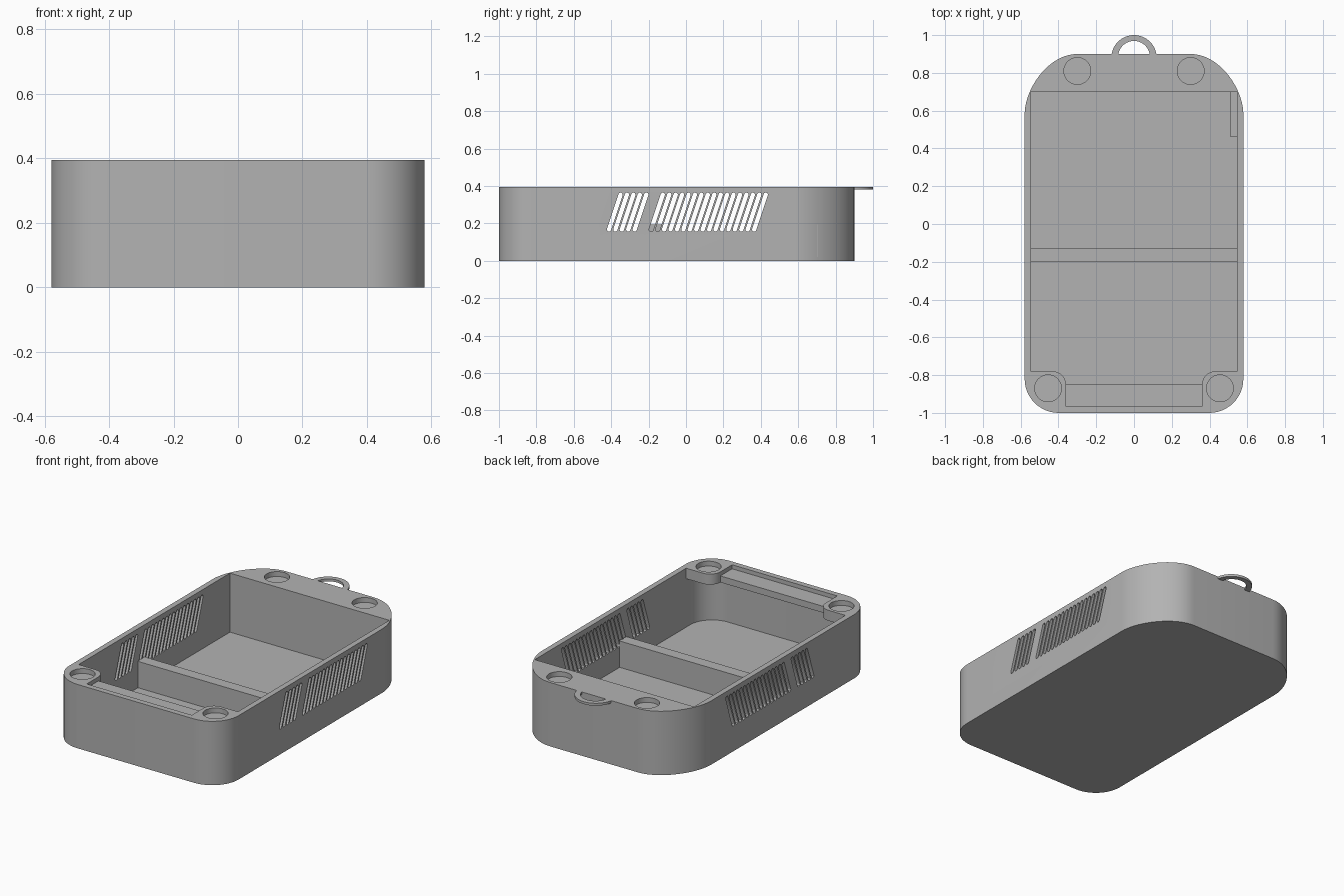
import bpy
import bmesh
from math import sin, cos, pi, radians
from mathutils import Vector
from mathutils.geometry import interpolate_bezier

if "Cube" in bpy.data.objects:
    bpy.data.objects.remove(bpy.data.objects["Cube"], do_unlink=True)

grey = bpy.data.materials.new("plain grey")
grey.use_nodes = True
grey.diffuse_color = (0.45, 0.45, 0.45, 1)
grey.node_tree.nodes["Principled BSDF"].inputs["Base Color"].default_value = grey.diffuse_color

TOP, FLOOR, INNER = 0.395, 0.03, 0.545


def arc(cx, cy, r, a0, a1, n=12):
    """Points along a circular arc, angles in degrees."""
    angles = [radians(a0 + (a1 - a0) * i / n) for i in range(n + 1)]
    return [(cx + r * cos(a), cy + r * sin(a)) for a in angles]


def mirrored(half):
    """Close a right-hand half outline with its mirror image."""
    return half + [(-x, y) for x, y in reversed(half)]


def rect(x0, x1, y0, y1):
    return [(x0, y0), (x1, y0), (x1, y1), (x0, y1)]


def prisms(name, outlines, low, high, along_x=False):
    """Extrude closed outlines along z, or along x for (y, z) outlines."""
    bm = bmesh.new()
    for outline in outlines:
        pts = [(low, u, v) if along_x else (u, v, low) for u, v in outline]
        face = bm.faces.new([bm.verts.new(p) for p in pts])
        new = bmesh.ops.extrude_face_region(bm, geom=[face])["geom"]
        shift = Vector((high - low, 0, 0)) if along_x else Vector((0, 0, high - low))
        bmesh.ops.translate(bm, vec=shift, verts=[g for g in new if isinstance(g, bmesh.types.BMVert)])
    bmesh.ops.recalc_face_normals(bm, faces=bm.faces[:])
    mesh = bpy.data.meshes.new(name)
    bm.to_mesh(mesh)
    bm.free()
    mesh.materials.append(grey)
    obj = bpy.data.objects.new(name, mesh)
    bpy.context.collection.objects.link(obj)
    return obj


def cut(body, cutter):
    mod = body.modifiers.new("cut", "BOOLEAN")
    mod.operation = "DIFFERENCE"
    mod.solver = "EXACT"
    mod.object = cutter
    bpy.context.view_layer.objects.active = body
    bpy.ops.object.modifier_apply(modifier=mod.name)
    bpy.data.objects.remove(cutter, do_unlink=True)


# Case body: round front corners, sweeping back shoulders
shoulder = interpolate_bezier(Vector((0.579, 0.58)), Vector((0.579, 0.72)),
                              Vector((0.45, 0.9)), Vector((0.3, 0.9)), 20)
half = arc(0.399, -0.82, 0.18, -90, 0) + [tuple(p)[:2] for p in shoulder]
body = prisms("case_body", [mirrored(half)], 0, TOP)

# Lower chamber, reaching under the front shelf and corner bosses
lower = arc(INNER - 0.15, -0.82, 0.15, -90, 0) + [(INNER, 0.7)]
cut(body, prisms("lower_chamber", [mirrored(lower)], FLOOR, 0.33))

# Upper opening, leaving the two corner bosses
upper = arc(0.43, -0.85, 0.07, 180, 90, 8) + [(INNER, -0.78), (INNER, 0.7)]
cut(body, prisms("upper_opening", [mirrored(upper)], 0.32, 0.5))

# Recess above the front shelf
cut(body, prisms("shelf_recess", [rect(-0.36, 0.36, -0.965, -0.84)], 0.37, 0.5))

# Round pockets in the four corners
pockets = [arc(s * x, y, 0.071, 0, 348.75, 31)
           for s in (-1, 1) for x, y in ((0.3, 0.81), (0.455, -0.87))]
cut(body, prisms("pockets", pockets, TOP - 0.03, 0.5))


# Slanted vents through both side walls
def vent(y):
    r, lean, z0, z1 = 0.0115, 0.031, 0.167, 0.353
    return arc(y + lean, z1, r, -15, 165, 6) + arc(y - lean, z0, r, 165, 345, 6)


pitch = 0.0344
vents = [vent(-0.381 + i * pitch) for i in range(5)]
vents += [vent(-0.155 + i * pitch) for i in range(17)]
cut(body, prisms("vents", vents, -0.7, 0.7, along_x=True))

# Divider wall and small side stop inside the chamber
divider = prisms("divider", [rect(-0.55, 0.55, -0.2, -0.13)], 0.02, 0.193)
stop = prisms("side_stop", [rect(0.51, 0.55, 0.46, 0.705)], 0.02, 0.193)

# Hanging loop at the back
loop = arc(0, 0.88, 0.12, 9, 171, 28) + arc(0, 0.885, 0.084, 172, 8, 28)
ring = prisms("hanging_loop", [loop], 0.38, TOP)

# Smooth the curved walls, keep the edges crisp
bpy.ops.object.select_all(action="DESELECT")
for part in (body, ring):
    part.select_set(True)
bpy.context.view_layer.objects.active = body
bpy.ops.object.shade_smooth_by_angle(angle=radians(30))
